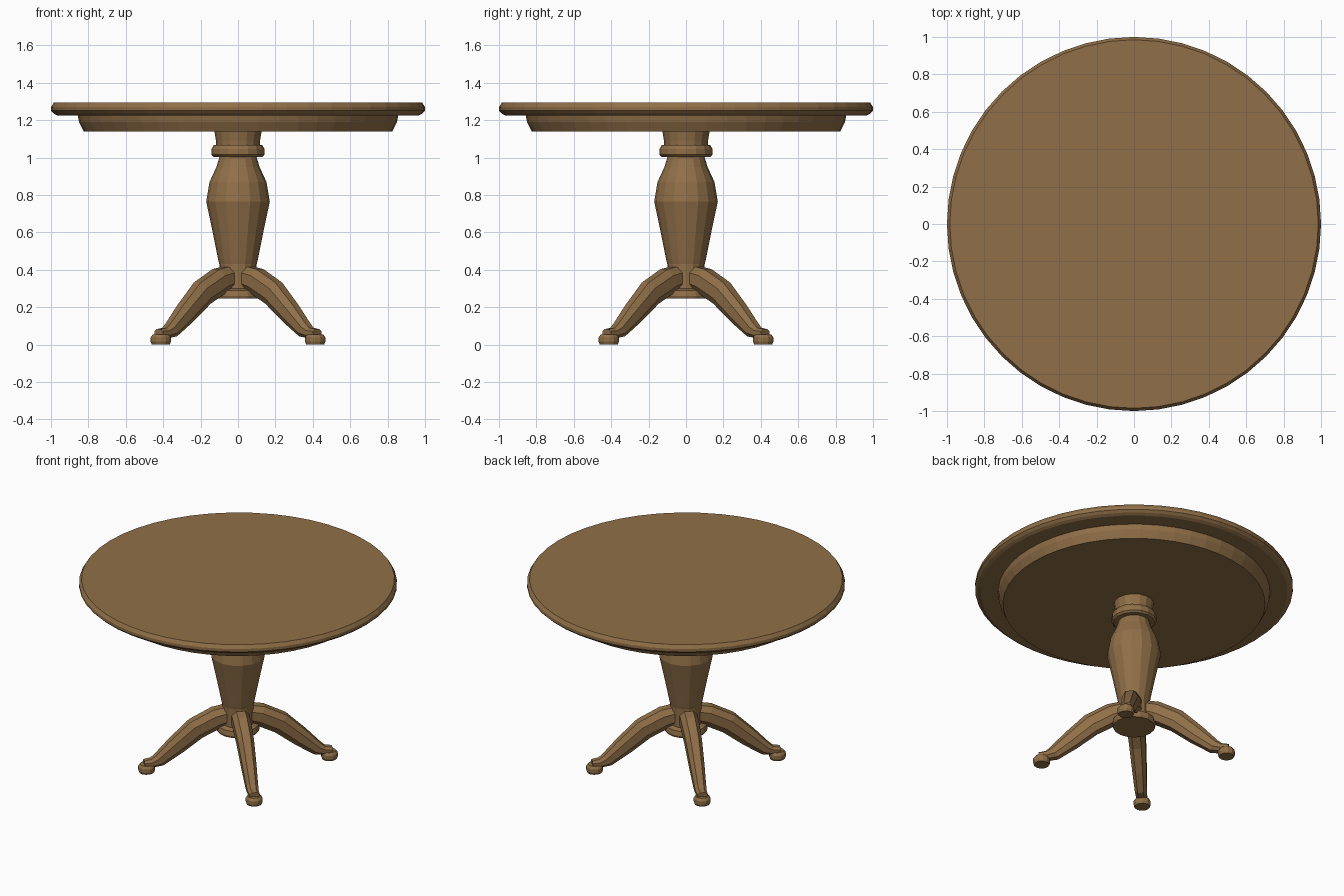
import bpy, bmesh, math
from mathutils import Vector

if "Cube" in bpy.data.objects:
    bpy.data.objects.remove(bpy.data.objects["Cube"])

wood = bpy.data.materials.new("warm_wood")
wood.diffuse_color = (0.28, 0.16, 0.065, 1)
wood.use_nodes = True
wood.node_tree.nodes["Principled BSDF"].inputs["Base Color"].default_value = wood.diffuse_color


def finish(name, bm):
    bmesh.ops.recalc_face_normals(bm, faces=bm.faces)
    mesh = bpy.data.meshes.new(name)
    bm.to_mesh(mesh)
    bm.free()
    mesh.materials.append(wood)
    obj = bpy.data.objects.new(name, mesh)
    bpy.context.collection.objects.link(obj)
    return obj


def loft(name, rings):
    """Skin a list of equal-length point rings and cap both ends."""
    bm = bmesh.new()
    loops = [[bm.verts.new(p) for p in ring] for ring in rings]
    n = len(loops[0])
    for a, b in zip(loops, loops[1:]):
        for i in range(n):
            j = (i + 1) % n
            bm.faces.new((a[i], a[j], b[j], b[i]))
    bm.faces.new(loops[0])
    bm.faces.new(loops[-1])
    return finish(name, bm)


def turned(name, profile, sides, centre=(0, 0)):
    """Lathe a (radius, height) profile."""
    angles = [2 * math.pi * i / sides for i in range(sides)]
    return loft(name, [[(centre[0] + r * math.cos(a), centre[1] + r * math.sin(a), z)
                        for a in angles] for r, z in profile])


# Round top with a moulded edge, and the apron below it
turned("table_top", [(0.965, 1.225), (0.985, 1.235), (1.0, 1.25),
                     (1.0, 1.27), (0.985, 1.293)], 48)
turned("apron", [(0.825, 1.14), (0.85, 1.19), (0.857, 1.228)], 48)

# Turned pedestal: neck, collar, vase-shaped column, base disc
turned("neck", [(0.115, 1.05), (0.118, 1.09), (0.128, 1.15)], 16)
turned("collar", [(0.13, 1.003), (0.142, 1.015), (0.142, 1.045), (0.13, 1.066)], 16)
turned("column", [(0.10, 0.28), (0.10, 0.43), (0.105, 0.45), (0.135, 0.60), (0.17, 0.765),
                  (0.152, 0.87), (0.115, 0.95), (0.097, 1.01)], 16)
turned("base_disc", [(0.132, 0.245), (0.138, 0.26), (0.132, 0.29), (0.10, 0.30)], 16)

# Curved legs: (distance out, height, half width, half depth)
path = [(0.04, 0.365, 0.055, 0.060), (0.14, 0.340, 0.056, 0.068),
        (0.27, 0.275, 0.052, 0.068), (0.40, 0.165, 0.045, 0.058),
        (0.505, 0.078, 0.038, 0.042), (0.55, 0.062, 0.035, 0.028),
        (0.60, 0.060, 0.032, 0.022)]
section = [(1, 0.45), (0.5, 1), (-0.5, 1), (-1, 0.45),
           (-1, -0.45), (-0.5, -1), (0.5, -1), (1, -0.45)]
for k in range(4):
    a = math.pi / 4 + k * math.pi / 2
    out = Vector((math.cos(a), math.sin(a), 0))
    side = Vector((-math.sin(a), math.cos(a), 0))
    rings = []
    for i, (r, z, w, h) in enumerate(path):
        p, q = path[max(i - 1, 0)], path[min(i + 1, len(path) - 1)]
        along = (out * (q[0] - p[0]) + Vector((0, 0, q[1] - p[1]))).normalized()
        up = along.cross(side)
        up = up if up.z > 0 else -up
        mid = out * r + Vector((0, 0, z))
        rings.append([mid + side * (w * u) + up * (h * v) for u, v in section])
    loft(f"leg_{k + 1}", rings)
    # Round foot under each leg
    turned(f"foot_{k + 1}", [(0.048, 0), (0.054, 0.015), (0.054, 0.038), (0.042, 0.055)],
           12, (out.x * 0.584, out.y * 0.584))
